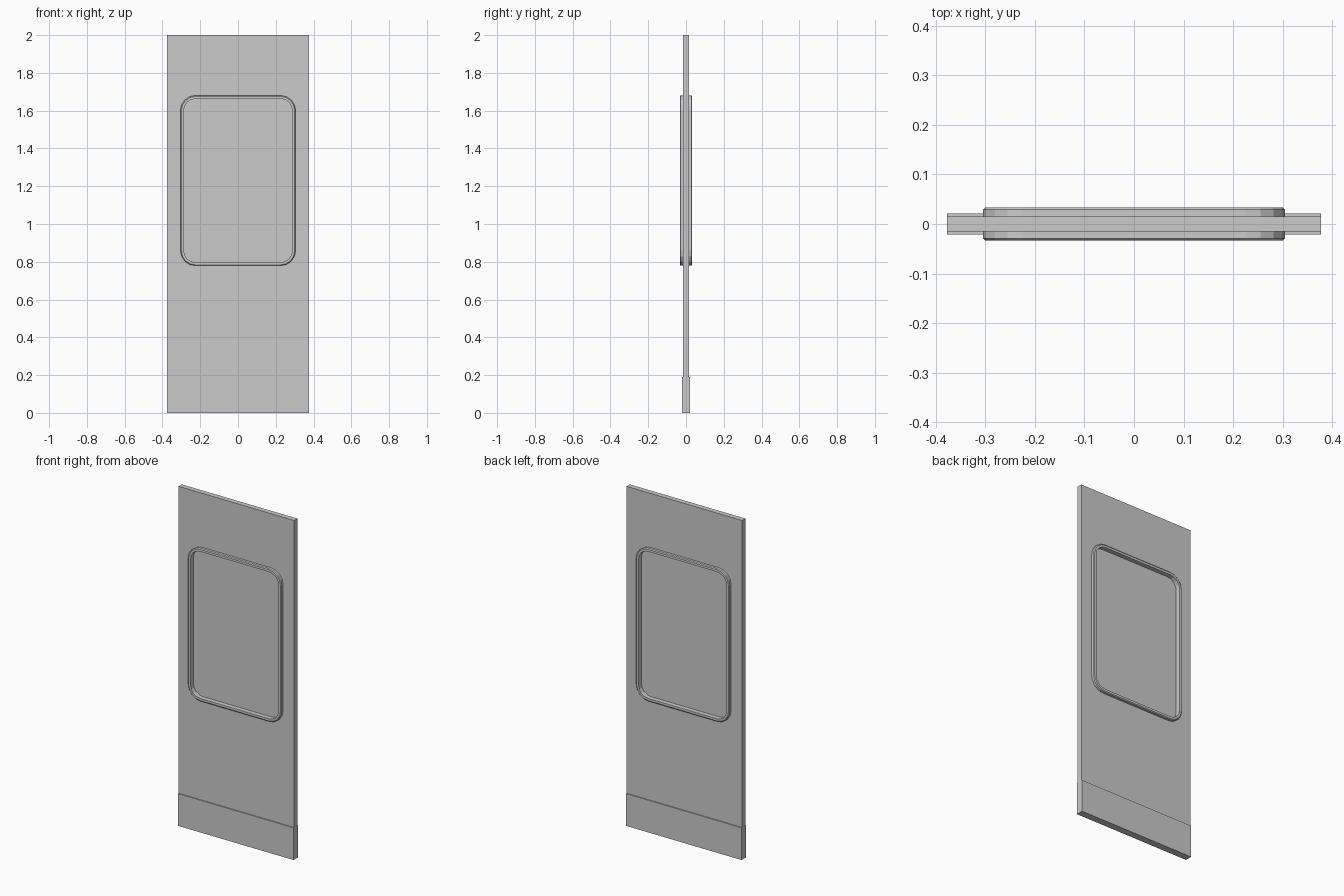
import bpy, bmesh
from math import sin, cos, pi

if "Cube" in bpy.data.objects:
    bpy.data.objects.remove(bpy.data.objects["Cube"])

HALF_W, HEIGHT, KICK_H = 0.377, 2.0, 0.19
WIN_X, WIN_Z, WIN_CZ, WIN_R = 0.305, 0.451, 1.23, 0.08


def finish(bm, name):
    bmesh.ops.recalc_face_normals(bm, faces=bm.faces[:])
    mesh = bpy.data.meshes.new(name)
    bm.to_mesh(mesh)
    bm.free()
    obj = bpy.data.objects.new(name, mesh)
    bpy.context.collection.objects.link(obj)
    return obj


def window_outline(inset, steps=4):
    """Rounded rectangle (x, z) inset from the outer window frame edge."""
    r = WIN_R - inset
    cx, cz = WIN_X - WIN_R, WIN_Z - WIN_R
    pts = []
    for q, (sx, sz) in enumerate([(1, 1), (-1, 1), (-1, -1), (1, -1)]):
        for i in range(steps + 1):
            a = (q + i / steps) * pi / 2
            pts.append((sx * cx + r * cos(a), WIN_CZ + sz * cz + r * sin(a)))
    return pts


def rect(z0, z1):
    return [(-HALF_W, z0), (HALF_W, z0), (HALF_W, z1), (-HALF_W, z1)]


def slab(name, outlines, half):
    """Flat plate from an outline plus optional holes, thickened along y."""
    bm = bmesh.new()
    edges = []
    for pts in outlines:
        vs = [bm.verts.new((x, -half, z)) for x, z in pts]
        edges += [bm.edges.new((vs[i - 1], vs[i])) for i in range(len(vs))]
    bmesh.ops.triangle_fill(bm, edges=edges, use_beauty=True)
    ext = bmesh.ops.extrude_face_region(bm, geom=bm.faces[:], use_keep_orig=True)
    verts = [v for v in ext["geom"] if isinstance(v, bmesh.types.BMVert)]
    bmesh.ops.translate(bm, verts=verts, vec=(0, 2 * half, 0))
    return finish(bm, name)


def ring(name, profile):
    """Closed (inset, y) profile swept around the window outline."""
    bm = bmesh.new()
    loops = [[bm.verts.new((x, y, z)) for x, z in window_outline(inset)]
             for inset, y in profile]
    for k in range(len(loops)):
        a, b = loops[k - 1], loops[k]
        for i in range(len(a)):
            bm.faces.new((a[i - 1], a[i], b[i], b[i - 1]))
    return finish(bm, name)


# Door leaf with the window opening
slab("door_leaf", [rect(KICK_H, HEIGHT), window_outline(0.009)], 0.015)

# Thicker kick plate along the bottom
slab("kick_plate", [rect(0, KICK_H)], 0.021)

# Raised window frame on both faces, outer edge chamfered
ring("window_frame", [(0, -0.029), (0.005, -0.033), (0.018, -0.033),
                      (0.018, 0.033), (0.005, 0.033), (0, 0.029)])

# Recessed window pane
slab("window_pane", [window_outline(0.014)], 0.006)
